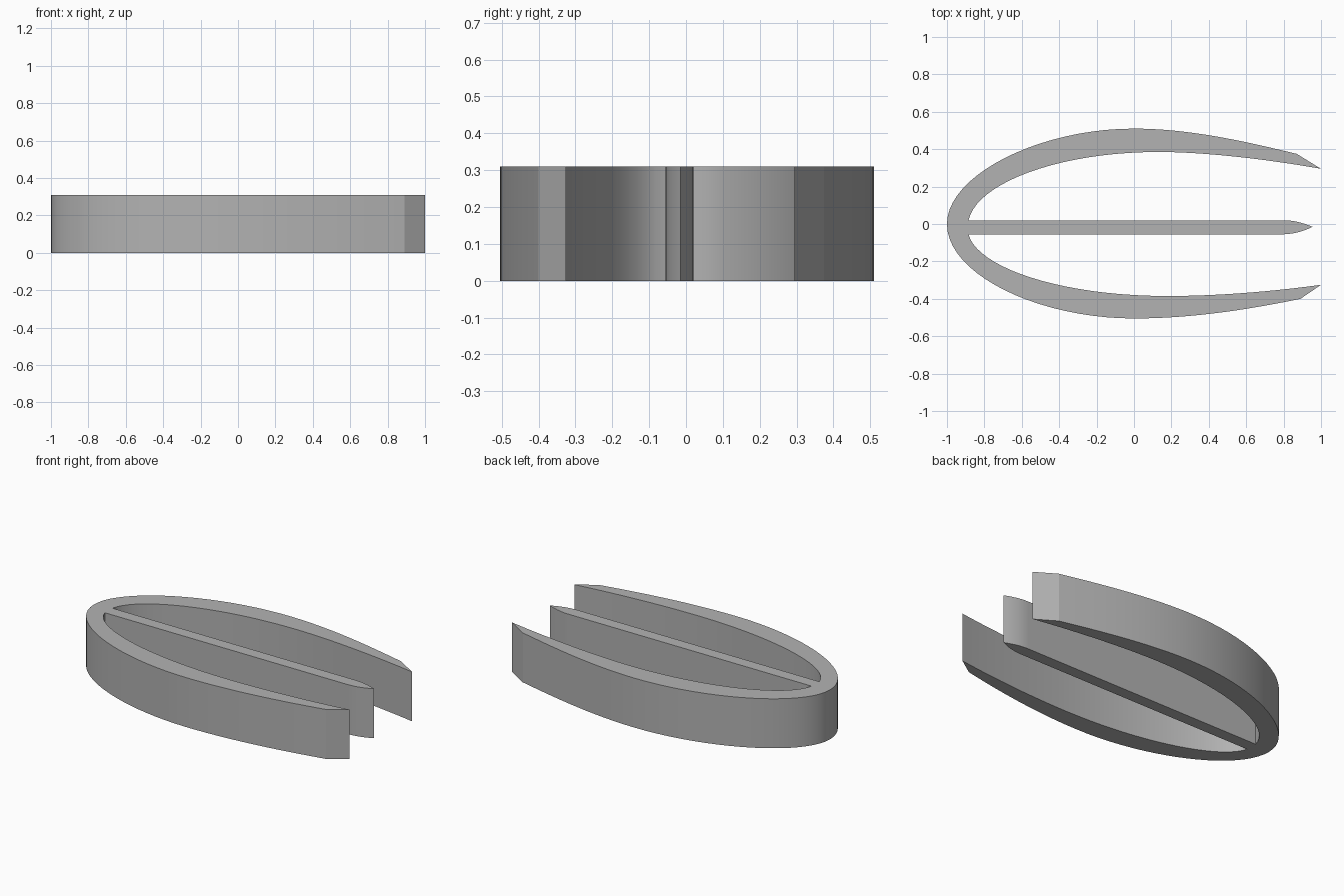
import bpy, bmesh, math
from mathutils import Vector
from mathutils.geometry import interpolate_bezier

HEIGHT = 0.31

cube = bpy.data.objects.get("Cube")
if cube:
    bpy.data.objects.remove(cube, do_unlink=True)

grey = bpy.data.materials.new("plain grey")
grey.use_nodes = True
colour = (0.45, 0.45, 0.45, 1)
grey.diffuse_color = colour
grey.node_tree.nodes["Principled BSDF"].inputs["Base Color"].default_value = colour


def trace(start, segments, steps=20):
    """Follow curved segments (two handles and an end) or straight ones (an end)."""
    points = [Vector(start)]
    for seg in segments:
        if len(seg) == 1:
            points.append(Vector(seg[0]))
        else:
            h1, h2, end = (Vector(p) for p in seg)
            points += interpolate_bezier(points[-1], h1, h2, end, steps + 1)[1:]
    return [Vector((p.x, p.y)) for p in points]


# One closed outline: far arm, middle prong, near arm
outline = trace((-1, 0), [
    # far arm, outside, bevelled tip, then inside
    [(-1, 0.26), (-0.51, 0.51), (0, 0.51)],
    [(0.3, 0.51), (0.6, 0.44), (0.87, 0.375)],
    [(1, 0.295)],
    [(0.75, 0.34), (0.4, 0.385), (0.13, 0.385)],
    [(-0.4, 0.385), (-0.84, 0.22), (-0.885, 0.02)],
    # middle prong with a pointed tip
    [(0.8, 0.02)],
    [(0.86, 0.02), (0.91, 0.003), (0.955, -0.015)],
    [(0.91, -0.037), (0.86, -0.053), (0.8, -0.055)],
    [(-0.885, -0.055)],
    # near arm, inside, bevelled tip, then outside
    [(-0.84, -0.23), (-0.4, -0.385), (0.18, -0.385)],
    [(0.45, -0.385), (0.75, -0.36), (1, -0.325)],
    [(0.89, -0.4)],
    [(0.6, -0.46), (0.3, -0.505), (0, -0.505)],
    [(-0.51, -0.505), (-1, -0.27), (-1, 0)],
])[:-1]

# Raise the outline into a solid slab
bm = bmesh.new()
base = bm.faces.new([bm.verts.new((p.x, p.y, 0)) for p in outline])
raised = bmesh.ops.extrude_face_region(bm, geom=[base], use_keep_orig=True)
top_verts = [v for v in raised["geom"] if isinstance(v, bmesh.types.BMVert)]
bmesh.ops.translate(bm, verts=top_verts, vec=(0, 0, HEIGHT))
bmesh.ops.recalc_face_normals(bm, faces=bm.faces)

mesh = bpy.data.meshes.new("three_pronged_frame")
bm.to_mesh(mesh)
bm.free()
mesh.materials.append(grey)
frame = bpy.data.objects.new("three_pronged_frame", mesh)
bpy.context.collection.objects.link(frame)

# Smooth curved walls, sharp rims and corners
bpy.ops.object.select_all(action="DESELECT")
frame.select_set(True)
bpy.context.view_layer.objects.active = frame
bpy.ops.object.shade_smooth_by_angle(angle=math.radians(18))
